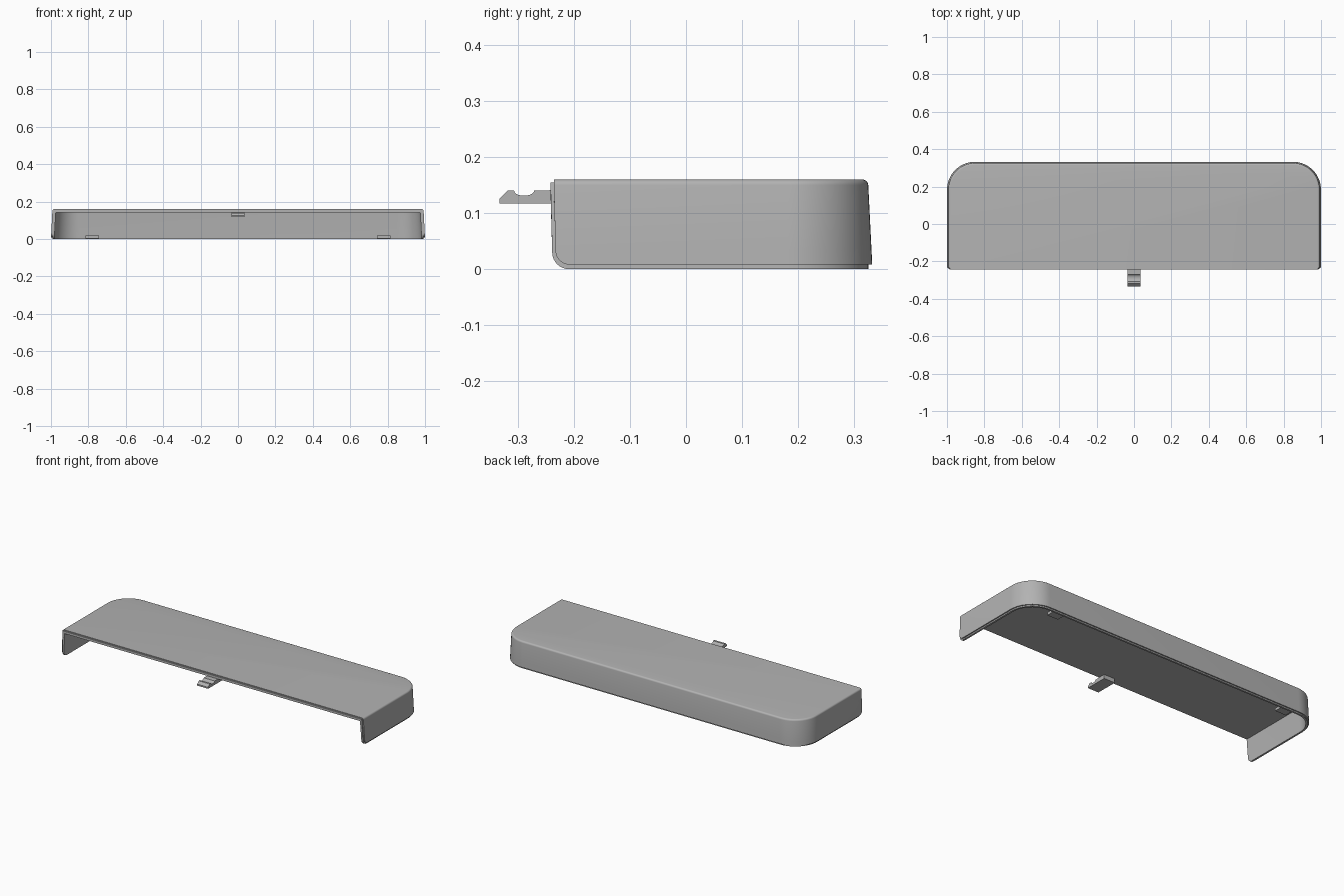
import bpy, bmesh
from math import sin, cos, pi

cube = bpy.data.objects.get("Cube")
if cube:
    bpy.data.objects.remove(cube, do_unlink=True)

grey = bpy.data.materials.new("plain grey")
grey.use_nodes = True
grey.diffuse_color = (0.45, 0.45, 0.45, 1)
grey.node_tree.nodes["Principled BSDF"].inputs["Base Color"].default_value = grey.diffuse_color

BACK, RADIUS, HEIGHT = 0.333, 0.15, 0.16


def finish(name, bm):
    bmesh.ops.recalc_face_normals(bm, faces=bm.faces)
    mesh = bpy.data.meshes.new(name)
    bm.to_mesh(mesh)
    bm.free()
    obj = bpy.data.objects.new(name, mesh)
    obj.data.materials.append(grey)
    bpy.context.collection.objects.link(obj)
    bpy.ops.object.select_all(action="DESELECT")
    obj.select_set(True)
    bpy.context.view_layer.objects.active = obj
    bpy.ops.object.shade_smooth_by_angle(angle=pi / 6)
    return obj


def u_ring(bm, inset, z, front, steps=16):
    """U-shaped outline, open at the front, with round back corners."""
    r = RADIUS - inset
    arc = [(1 - RADIUS + r * cos(a), BACK - RADIUS + r * sin(a))
           for a in (pi / 2 * i / steps for i in range(steps + 1))]
    half = [(1 - inset, front)] + arc
    pts = half + [(-x, y) for x, y in reversed(half)]
    return [bm.verts.new((x, y, z)) for x, y in pts]


def draft(z):
    return 0.008 * z / HEIGHT


def open_shell(name, bottom, top, ceiling, outer, inner, front, fillet, corner):
    """Tray turned upside down: drafted walls, flat top, open front and bottom."""
    levels = []
    # rounded top edge
    for i in range(6):
        a = pi / 2 * i / 5
        z = top - fillet * (1 - cos(a))
        levels.append((z, outer + draft(z) + fillet * (1 - sin(a)), front))
    # rounded lower front corner of the side walls
    for i in range(9):
        a = pi / 2 * i / 8
        z = bottom + corner * (1 - sin(a))
        levels.append((z, outer + draft(z), front + 0.003 + corner * (1 - cos(a))))
    levels[6:] = sorted(levels[6:], reverse=True)
    bm = bmesh.new()
    outs = [u_ring(bm, d, z, y) for z, d, y in levels]
    ins = [u_ring(bm, inner + draft(z), min(z, ceiling - 0.0002 * i), y)
           for i, (z, d, y) in enumerate(levels)]
    last = len(outs[0]) - 1
    for rings in (outs, ins):
        bm.faces.new(rings[0])
        for a, b in zip(rings, rings[1:]):
            for j in range(last):
                bm.faces.new((a[j], a[j + 1], b[j + 1], b[j]))
    # lower rim
    a, b = outs[-1], ins[-1]
    for j in range(last):
        bm.faces.new((a[j], a[j + 1], b[j + 1], b[j]))
    # front edges of the walls and of the top
    for k in range(len(levels) - 1):
        for e in (0, last):
            bm.faces.new((outs[k][e], outs[k + 1][e], ins[k + 1][e], ins[k][e]))
    bm.faces.new((outs[0][0], ins[0][0], ins[0][last], outs[0][last]))
    return finish(name, bm)


def extrude_profile(name, points, x, half_width):
    """Side profile (y, z) pulled out across x."""
    bm = bmesh.new()
    face = bm.faces.new([bm.verts.new((x - half_width, y, z)) for y, z in points])
    new = bmesh.ops.extrude_face_region(bm, geom=[face])["geom"]
    bmesh.ops.translate(bm, vec=(2 * half_width, 0, 0),
                        verts=[v for v in new if isinstance(v, bmesh.types.BMVert)])
    return finish(name, bm)


# Outer cover and the stepped lip inside it
open_shell("cover_shell", 0.008, HEIGHT, 0.146, 0, 0.009, -0.236, 0.01, 0.025)
open_shell("inner_lip", 0, 0.155, 0.141, 0.007, 0.018, -0.242, 0.001, 0.03)

# Front snap clip with a rounded notch
notch = [(-0.289 - 0.018 * cos(a), 0.14 - 0.009 * sin(a))
         for a in (pi * i / 10 for i in range(11))]
extrude_profile("front_clip",
                [(-0.333, 0.117), (-0.333, 0.126), (-0.319, 0.14)] + notch
                + [(-0.2, 0.142), (-0.2, 0.117)], 0, 0.036)

# Locating tabs along the inside of the back wall
for side, x in (("left", 0.78), ("right", -0.78)):
    extrude_profile("back_tab_" + side,
                    [(0.265, 0.004), (0.32, 0.004), (0.32, 0.02), (0.265, 0.02)], x, 0.036)
